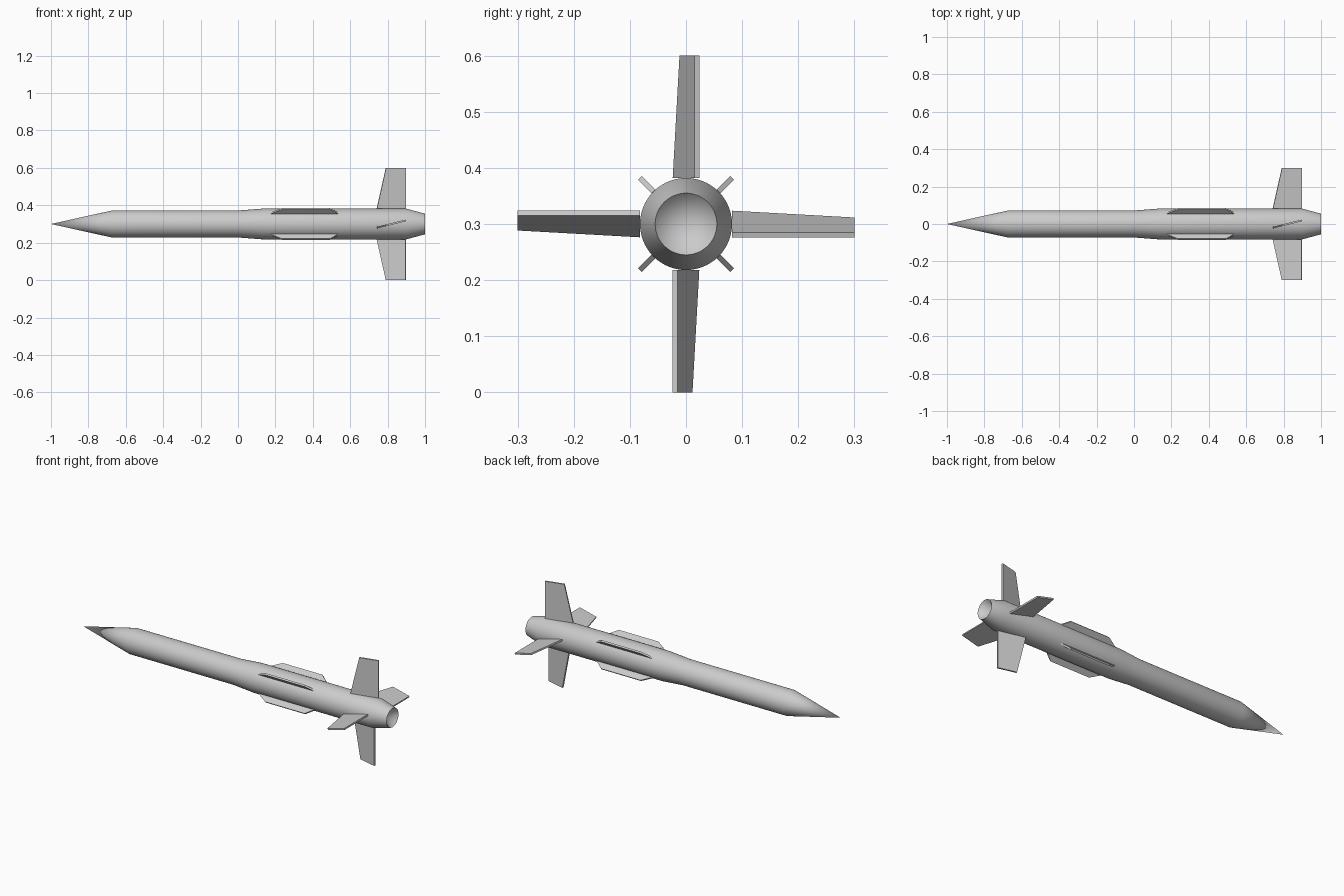
import bpy, bmesh, math
from mathutils import Matrix, Vector

cube = bpy.data.objects.get("Cube")
if cube:
    bpy.data.objects.remove(cube, do_unlink=True)

AXIS = Matrix.Translation((0, 0, 0.3))  # centreline height

grey = bpy.data.materials.new("light grey")
grey.use_nodes = True
grey.diffuse_color = (0.6, 0.6, 0.6, 1)
bsdf = next(n for n in grey.node_tree.nodes if n.type == 'BSDF_PRINCIPLED')
bsdf.inputs["Base Color"].default_value = grey.diffuse_color


def finish(bm, name):
    bmesh.ops.recalc_face_normals(bm, faces=bm.faces)
    mesh = bpy.data.meshes.new(name)
    bm.to_mesh(mesh)
    bm.free()
    mesh.materials.append(grey)
    obj = bpy.data.objects.new(name, mesh)
    bpy.context.collection.objects.link(obj)
    return obj


def lathe(name, profile, steps=64):
    """Revolve (x, radius) points about the centreline."""
    bm = bmesh.new()
    verts = [bm.verts.new((x, 0, r)) for x, r in profile]
    edges = [bm.edges.new(pair) for pair in zip(verts, verts[1:])]
    bmesh.ops.spin(bm, geom=verts + edges, cent=(0, 0, 0), axis=(1, 0, 0),
                   angle=math.tau, steps=steps)
    bmesh.ops.remove_doubles(bm, verts=bm.verts, dist=1e-5)
    bm.transform(AXIS)
    return finish(bm, name)


def plate(name, outline, thickness, roll, cant=0, pivot=0):
    """Flat plate from an (x, radius) outline, canted, then rolled into place."""
    bm = bmesh.new()
    face = bm.faces.new([bm.verts.new((x - pivot, -thickness / 2, r)) for x, r in outline])
    out = bmesh.ops.extrude_face_region(bm, geom=[face])
    top = [v for v in out["geom"] if isinstance(v, bmesh.types.BMVert)]
    bmesh.ops.translate(bm, verts=top, vec=Vector((0, thickness, 0)))
    bm.transform(AXIS @ Matrix.Rotation(roll, 4, 'X')
                 @ Matrix.Translation((pivot, 0, 0)) @ Matrix.Rotation(cant, 4, 'Z'))
    return finish(bm, name)


# Body: pointed nose, slim forebody, wider rear, tapered tail, hollow nozzle
body = lathe("body", [(-1, 0), (-0.675, 0.072), (0, 0.072), (0.13, 0.082),
                      (0.9, 0.082), (1, 0.055), (0.94, 0)])
bpy.context.view_layer.objects.active = body
body.select_set(True)
bpy.ops.object.shade_smooth_by_angle(angle=math.radians(25))

# Four canted tail fins and four diagonal strakes
fin = [(0.74, 0.082), (0.9, 0.082), (0.9, 0.3), (0.79, 0.3)]
strake = [(0.175, 0.075), (0.175, 0.082), (0.235, 0.116),
          (0.49, 0.116), (0.535, 0.082), (0.535, 0.075)]
for i, side in enumerate(("top", "back", "bottom", "front")):
    roll = -i * math.pi / 2
    plate(f"tail_fin_{side}", fin, 0.009, roll, math.radians(14), 0.82)
    plate(f"strake_{i + 1}", strake, 0.01, roll - math.pi / 4)
